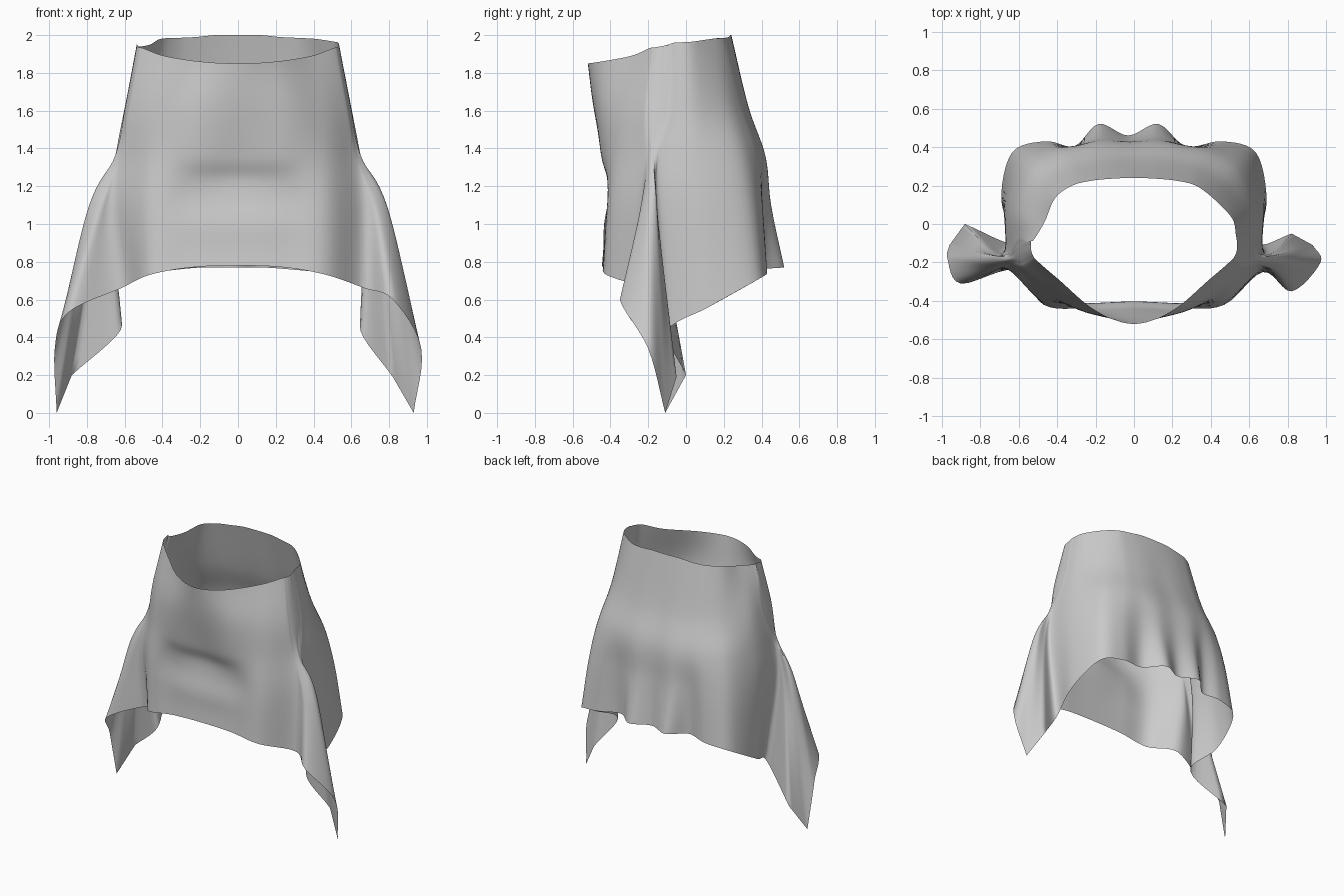
import bpy
from math import exp

if "Cube" in bpy.data.objects:
    bpy.data.objects.remove(bpy.data.objects["Cube"])

# Half cross-sections of the cloth, front centre -> side drape -> back centre
rim = [(0, -.52, 1.85), (.20, -.45, 1.86), (.39, -.29, 1.89), (.50, -.195, 1.93),
       (.525, -.165, 1.935), (.535, -.135, 1.94), (.535, -.11, 1.945), (.535, -.09, 1.95),
       (.53, -.06, 1.96), (.51, .03, 1.965), (.41, .135, 1.98), (.32, .20, 1.985),
       (.22, .225, 1.99), (.12, .235, 2.0), (0, .24, 2.0)]
waist = [(0, -.49), (.25, -.46), (.44, -.345), (.56, -.235), (.583, -.20), (.594, -.165),
         (.598, -.13), (.598, -.10), (.597, -.06), (.575, .06), (.475, .21), (.36, .285),
         (.25, .315), (.13, .33), (0, .33)]
hip = [(0, -.44), (.25, -.445), (.46, -.37), (.60, -.235), (.635, -.20), (.65, -.185),
       (.65, -.17), (.65, -.155), (.645, -.12), (.635, .07), (.555, .275), (.42, .365),
       (.28, .40), (.15, .42), (0, .415)]
thigh = [(0, -.405, 1.18), (.25, -.41, 1.15), (.47, -.40, 1.10), (.65, -.24, 1.08),
         (.74, -.245, 1.06), (.80, -.20, 1.05), (.79, -.155, 1.05), (.73, -.15, 1.05),
         (.67, -.13, 1.05), (.67, .10, 1.07), (.60, .325, 1.08), (.45, .40, 1.10),
         (.29, .405, 1.10), (.155, .45, 1.10), (0, .435, 1.10)]
hem = [(0, -.445, .78), (.25, -.44, .77), (.47, -.42, .73), (.67, -.25, .66),
       (.82, -.35, .60), (.97, -.20, .34), (.93, -.11, .0), (.82, -.05, .19),
       (.65, -.10, .43), (.69, .12, .56), (.635, .37, .70), (.46, .43, .74),
       (.29, .405, .76), (.155, .52, .77), (0, .46, .77)]
# The left side hangs a little differently at its rim and hem
left_rim = {8: (.52, -.08, 1.94), 9: (.465, .01, 1.95)}
left_hem = {3: (.62, -.24, .66), 4: (.90, -.31, .53), 5: (.97, -.18, .34),
            6: (.96, -.11, .0), 7: (.88, .0, .20), 8: (.62, -.10, .44)}
waist = [(x, y, 1.62) for x, y in waist]
hip = [(x, y, 1.36) for x, y in hip]


def spline(a, b, c, d, t):
    return tuple(.5 * (2 * q + (r - p) * t + (2 * p - 5 * q + 4 * r - s) * t * t
                       + (3 * q - p - 3 * r + s) * t ** 3) for p, q, r, s in zip(a, b, c, d))


def reflect(p, q):
    return tuple(2 * a - b for a, b in zip(p, q))


def smooth_loop(half, left, corners, steps):
    other = [left.get(i, p) for i, p in enumerate(half)]
    ring = half + [(-x, y, z) for x, y, z in other[-2:0:-1]]
    n, out = len(ring), []
    for i in range(n):
        j = (i + 1) % n
        a, b, c, d = ring[i - 1], ring[i], ring[j], ring[(i + 2) % n]
        if min(i, n - i) in corners:
            a = reflect(b, c)
        if min(j, n - j) in corners:
            d = reflect(c, b)
        out += [spline(a, b, c, d, k / steps) for k in range(steps)]
    return out


def smooth_column(pts, steps):
    p = [reflect(pts[0], pts[1])] + pts + [reflect(pts[-1], pts[-2])]
    out = [spline(*p[i:i + 4], k / steps) for i in range(len(pts) - 1) for k in range(steps)]
    return out + [pts[-1]]


def drape(x, y, z):
    # soft crease across the front; the back folds sit slightly to the left
    if y < -.3 and abs(x) < .6:
        fade = exp(-(x / .33) ** 4)
        y -= fade * (.014 * exp(-((z - 1.0) / .1) ** 2)
                     - .004 * exp(-((z - 1.24 - .5 * x * x) / .06) ** 2))
    if y > .3:
        x -= .03 * exp(-(x / .35) ** 4) * max(0, min(1, (1.6 - z) / .5))
    return x, y, max(z, 0)


# Skirt: one open cloth tube lofted through the sections
sections = [(rim, left_rim, ()), (waist, {}, ()), (hip, {}, ()), (thigh, {}, ()),
            (hem, left_hem, (6, 7))]
loops = [smooth_loop(*s, 6) for s in sections]
columns = [smooth_column(list(c), 10) for c in zip(*loops)]
rows, n = len(columns[0]), len(columns)
verts = [drape(*p) for col in columns for p in col]
faces = [(c * rows + r, c * rows + r + 1, (c + 1) % n * rows + r + 1, (c + 1) % n * rows + r)
         for c in range(n) for r in range(rows - 1)]
mesh = bpy.data.meshes.new("draped_skirt")
mesh.from_pydata(verts, [], faces)
mesh.shade_smooth()
skirt = bpy.data.objects.new("draped_skirt", mesh)
bpy.context.collection.objects.link(skirt)
